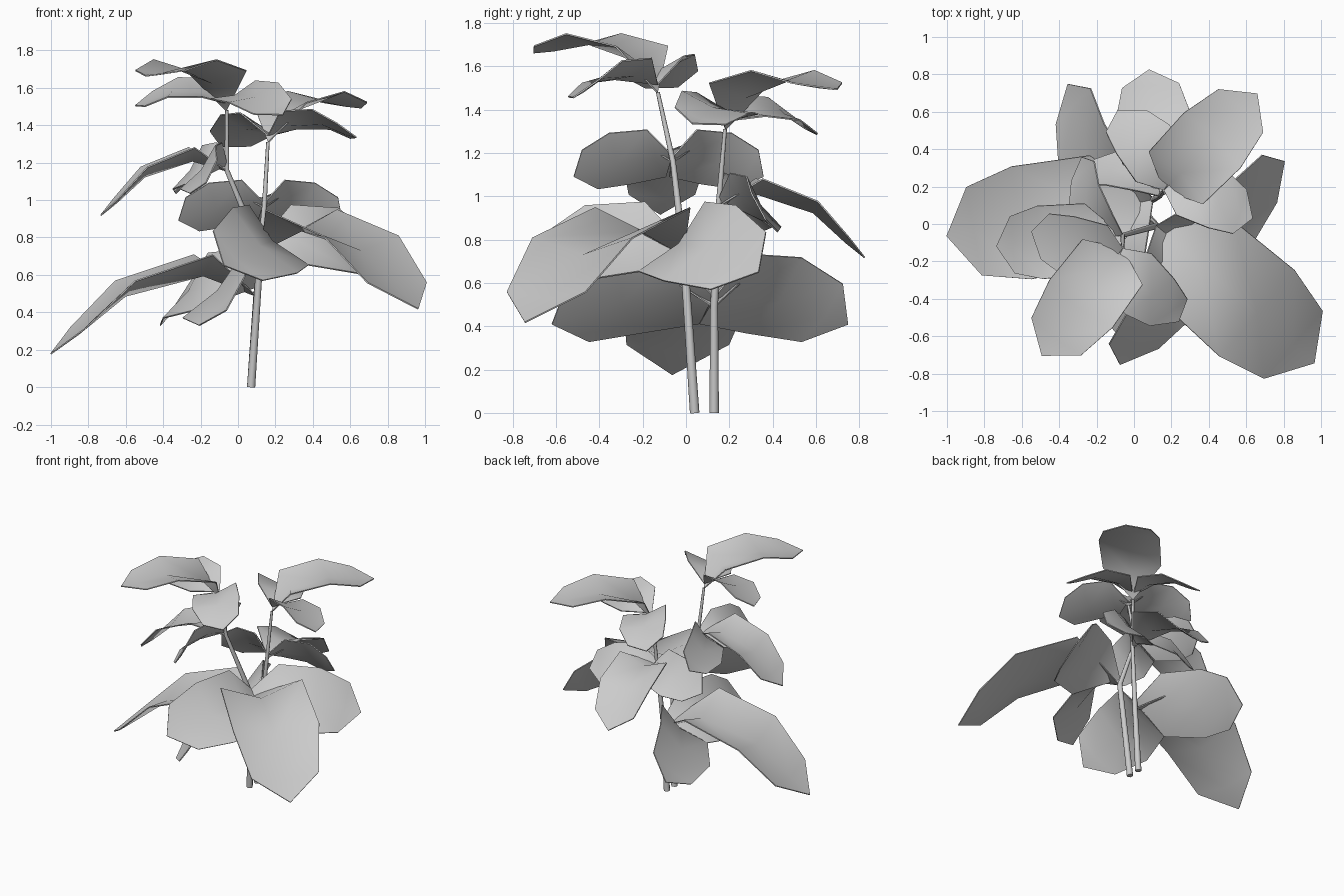
import bpy, bmesh
from math import radians, sin, cos
from mathutils import Vector

if "Cube" in bpy.data.objects:
    bpy.data.objects.remove(bpy.data.objects["Cube"])

# Leaf templates: (along, up, half width, fold depth, sideways swing) for each pair of edge points
MAIN = [(0.29, 0.22, 0.29, 0.11, 0), (0.715, 0.08, 0.305, 0.08, 0), (0.97, -0.17, 0.24, 0.035, 0)]
SIDE = [(0.28, 0.15, 0.29, 0.06, 0.12), (0.70, 0.05, 0.315, 0.05, 0.09), (0.97, -0.18, 0.24, 0.03, 0.02)]
TIP = (1.12, -0.31)
THICK = 0.007


def finish(obj, angle):
    bpy.ops.object.select_all(action='DESELECT')
    obj.select_set(True)
    bpy.context.view_layer.objects.active = obj
    bpy.ops.object.shade_smooth_by_angle(angle=radians(angle))


def leaf(name, template, base, az, size, width, pitch, roll):
    az, pitch, roll = radians(az), radians(pitch), radians(roll)

    def place(along, side, up):
        a, u = along * cos(pitch) - up * sin(pitch), along * sin(pitch) + up * cos(pitch)
        s, u = side * cos(roll) - u * sin(roll), side * sin(roll) + u * cos(roll)
        return Vector(base) + Vector((a * cos(az) - s * sin(az), a * sin(az) + s * cos(az), u))

    bm = bmesh.new()
    root = bm.verts.new(place(0, 0, 0))
    rows = []
    for a, u, w, fold, swing in template:
        a, u, w, fold = a * size, u * size, w * width, fold * width
        c = -swing * size * sin(roll)
        rows.append([bm.verts.new(place(a, c + w, u)), bm.verts.new(place(a, c, u - fold)),
                     bm.verts.new(place(a, c - w, u))])
    tip = bm.verts.new(place(TIP[0] * size, 0, TIP[1] * size))
    for i in (0, 1):
        bm.faces.new((root, rows[0][i + 1], rows[0][i]))
        for r, q in zip(rows, rows[1:]):
            bm.faces.new((r[i], r[i + 1], q[i + 1], q[i]))
        bm.faces.new((rows[2][i], rows[2][i + 1], tip))
    bmesh.ops.recalc_face_normals(bm, faces=bm.faces)
    bmesh.ops.solidify(bm, geom=bm.faces[:], thickness=THICK)
    bmesh.ops.recalc_face_normals(bm, faces=bm.faces)
    mesh = bpy.data.meshes.new(name)
    bm.to_mesh(mesh)
    bm.free()
    obj = bpy.data.objects.new(name, mesh)
    bpy.context.collection.objects.link(obj)
    finish(obj, 60)


def whorl(name, base, az, size, width, pitch, lift, roll, left, right):
    """One long leaf with a smaller, rolled leaf on each side; left/right = (turn, pitch)."""
    leaf(name + "_main_leaf", MAIN, base, az, size, width, pitch, 0)
    raised = Vector(base) + Vector((0, 0, lift))
    for tag, s, (turn, tilt) in (("left", 1, left), ("right", -1, right)):
        leaf(f"{name}_{tag}_leaf", SIDE, raised, az + s * turn, size * 0.67, width * 0.78,
             tilt, s * roll)


def stem(name, points, radii):
    curve = bpy.data.curves.new(name, 'CURVE')
    curve.dimensions = '3D'
    curve.bevel_depth = 1.0
    curve.bevel_resolution = 2
    curve.use_fill_caps = True
    spline = curve.splines.new('POLY')
    spline.points.add(len(points) - 1)
    for p, co, r in zip(spline.points, points, radii):
        p.co = (*co, 1)
        p.radius = r
    obj = bpy.data.objects.new(name, curve)
    bpy.context.collection.objects.link(obj)
    bpy.ops.object.select_all(action='DESELECT')
    obj.select_set(True)
    bpy.context.view_layer.objects.active = obj
    bpy.ops.object.convert(target='MESH')
    finish(bpy.context.object, 50)


# Two stems, each with a node for a low, middle and top whorl
tall = [(0.07, 0.04, 0), (0.12, -0.01, 0.73), (-0.06, -0.06, 1.16), (-0.06, -0.13, 1.48)]
short = [(0.07, 0.13, 0), (0.10, 0.13, 0.49), (0.14, 0.15, 0.96), (0.16, 0.18, 1.31)]
radii = [0.022, 0.018, 0.013, 0.009]

for name, nodes, headings in (("tall", tall, (-41, 185, 233)), ("short", short, (190, 95, 46))):
    stem(name + "_stem", nodes, radii)
    whorl(name + "_low", nodes[1], headings[0], 1.0, 1.0, 0, 0.05, 45, (58, 2), (54, 2))
    whorl(name + "_middle", nodes[2], headings[1], 0.62, 0.64, -4, 0.03, 48, (58, -2), (54, -2))
    whorl(name + "_top", nodes[3], headings[2], 0.64, 0.69, 30, 0.04, 18, (72, 8), (63, 14))
